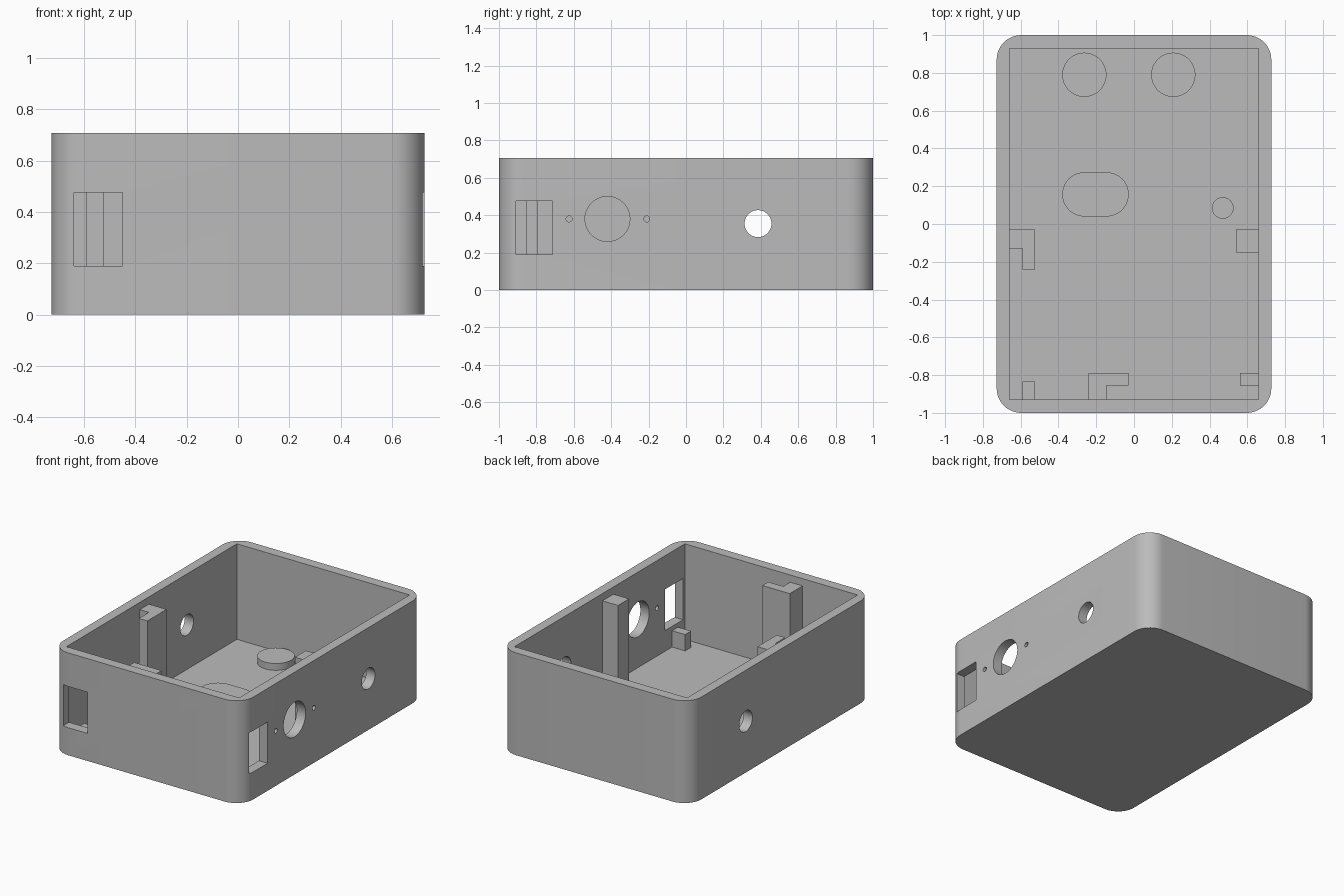
import bpy
import bmesh
import math
from mathutils import Matrix, Vector

cube = bpy.data.objects.get("Cube")
if cube:
    bpy.data.objects.remove(cube, do_unlink=True)

HALF_X, HALF_Y, HEIGHT = 0.727, 1.0, 0.707
IN_X, IN_Y, FLOOR = 0.66, 0.93, 0.047
POST_TOP, BLOCK_TOP, PAD_TOP = 0.657, 0.16, 0.094
SINK = 0.01  # parts overlap the shell slightly

grey = bpy.data.materials.new("plain grey")
grey.use_nodes = True
grey.diffuse_color = (0.5, 0.5, 0.5, 1)
grey.node_tree.nodes["Principled BSDF"].inputs["Base Color"].default_value = (0.5, 0.5, 0.5, 1)


def prism(name, points, z0, z1):
    """Extrude a flat outline from z0 to z1."""
    bm = bmesh.new()
    face = bm.faces.new([bm.verts.new((x, y, z0)) for x, y in points])
    ext = bmesh.ops.extrude_face_region(bm, geom=[face])
    verts = [g for g in ext["geom"] if isinstance(g, bmesh.types.BMVert)]
    bmesh.ops.translate(bm, verts=verts, vec=(0, 0, z1 - z0))
    bmesh.ops.recalc_face_normals(bm, faces=bm.faces)
    mesh = bpy.data.meshes.new(name)
    bm.to_mesh(mesh)
    bm.free()
    mesh.materials.append(grey)
    obj = bpy.data.objects.new(name, mesh)
    bpy.context.collection.objects.link(obj)
    return obj


def rect(x0, x1, y0, y1):
    return [(x0, y0), (x1, y0), (x1, y1), (x0, y1)]


def rounded(x0, x1, y0, y1, r, steps=12):
    """Rectangle outline with round corners; also makes circles and slots."""
    pts = []
    corners = [(x1 - r, y1 - r), (x0 + r, y1 - r), (x0 + r, y0 + r), (x1 - r, y0 + r)]
    for q, (cx, cy) in enumerate(corners):
        for i in range(steps + 1):
            a = math.pi / 2 * (q + i / steps)
            p = (cx + r * math.cos(a), cy + r * math.sin(a))
            if not pts or (Vector(p) - Vector(pts[-1])).length > 1e-5:
                pts.append(p)
    if (Vector(pts[0]) - Vector(pts[-1])).length < 1e-5:
        pts.pop()
    return pts


def circle(x, y, r):
    return rounded(x - r, x + r, y - r, y + r, r)


def smooth(obj):
    bpy.ops.object.select_all(action="DESELECT")
    obj.select_set(True)
    bpy.context.view_layer.objects.active = obj
    bpy.ops.object.shade_smooth_by_angle(angle=math.radians(30))


# Open case: rounded outside, square-cornered cavity
case = prism("case", rounded(-HALF_X, HALF_X, -HALF_Y, HALF_Y, 0.13), 0, HEIGHT)
cutters = [prism("cavity_cutter", rect(-IN_X, IN_X, -IN_Y, IN_Y), FLOOR, HEIGHT + 0.2)]

# Side wall openings, drawn in (y, z) and extruded along x
side_cuts = [
    ("side_window", rect(-0.91, -0.715, 0.19, 0.475), 0.6),
    ("dial_hole", circle(-0.42, 0.38, 0.12), 0.6),
    ("screw_hole_front", circle(-0.625, 0.38, 0.016), 0.6),
    ("screw_hole_back", circle(-0.21, 0.38, 0.016), 0.6),
    ("cable_hole", circle(0.385, 0.355, 0.072), -0.8),
]
axes = Matrix(((0, 0, 1), (1, 0, 0), (0, 1, 0))).to_4x4()
for name, outline, start in side_cuts:
    cutter = prism(name + "_cutter", outline, start, 0.8)
    cutter.data.transform(axes)
    cutters.append(cutter)

# Front wall window
cutters.append(prism("front_window_cutter", rect(-0.64, -0.45, -1.1, -0.9), 0.19, 0.475))

# Cut the openings, then drop the cutters
for cutter in cutters:
    mod = case.modifiers.new(cutter.name, "BOOLEAN")
    mod.operation = "DIFFERENCE"
    mod.solver = "EXACT"
    mod.object = cutter
bpy.context.view_layer.update()
cut_mesh = bpy.data.meshes.new_from_object(case.evaluated_get(bpy.context.evaluated_depsgraph_get()))
case.modifiers.clear()
case.data = cut_mesh
for cutter in cutters:
    bpy.data.objects.remove(cutter, do_unlink=True)
smooth(case)

# Tall corner-shaped and square posts standing on the floor
base = FLOOR - SINK
wx, wy = IN_X + SINK, IN_Y + SINK
prism("right_post", [(-wx, -0.03), (-wx, -0.13), (-0.59, -0.13), (-0.59, -0.24),
                     (-0.525, -0.24), (-0.525, -0.03)], base, POST_TOP)
prism("front_post", [(-0.24, -wy), (-0.145, -wy), (-0.145, -0.855), (-0.03, -0.855),
                     (-0.03, -0.79), (-0.24, -0.79)], base, POST_TOP)
prism("left_post", rect(0.54, wx, -0.15, -0.03), base, POST_TOP)

# Short support blocks near the windows
prism("left_block", rect(0.56, wx, -0.855, -0.79), base, BLOCK_TOP)
prism("right_block", rect(-0.59, -0.525, -wy, -0.835), base, BLOCK_TOP)

# Low raised pads on the floor
pads = [
    ("right_round_pad", circle(-0.263, 0.79, 0.117)),
    ("left_round_pad", circle(0.208, 0.79, 0.117)),
    ("slot_pad", rounded(-0.38, -0.028, 0.04, 0.274, 0.117)),
    ("small_pad", circle(0.47, 0.085, 0.057)),
]
for name, outline in pads:
    smooth(prism(name, outline, base, PAD_TOP))
